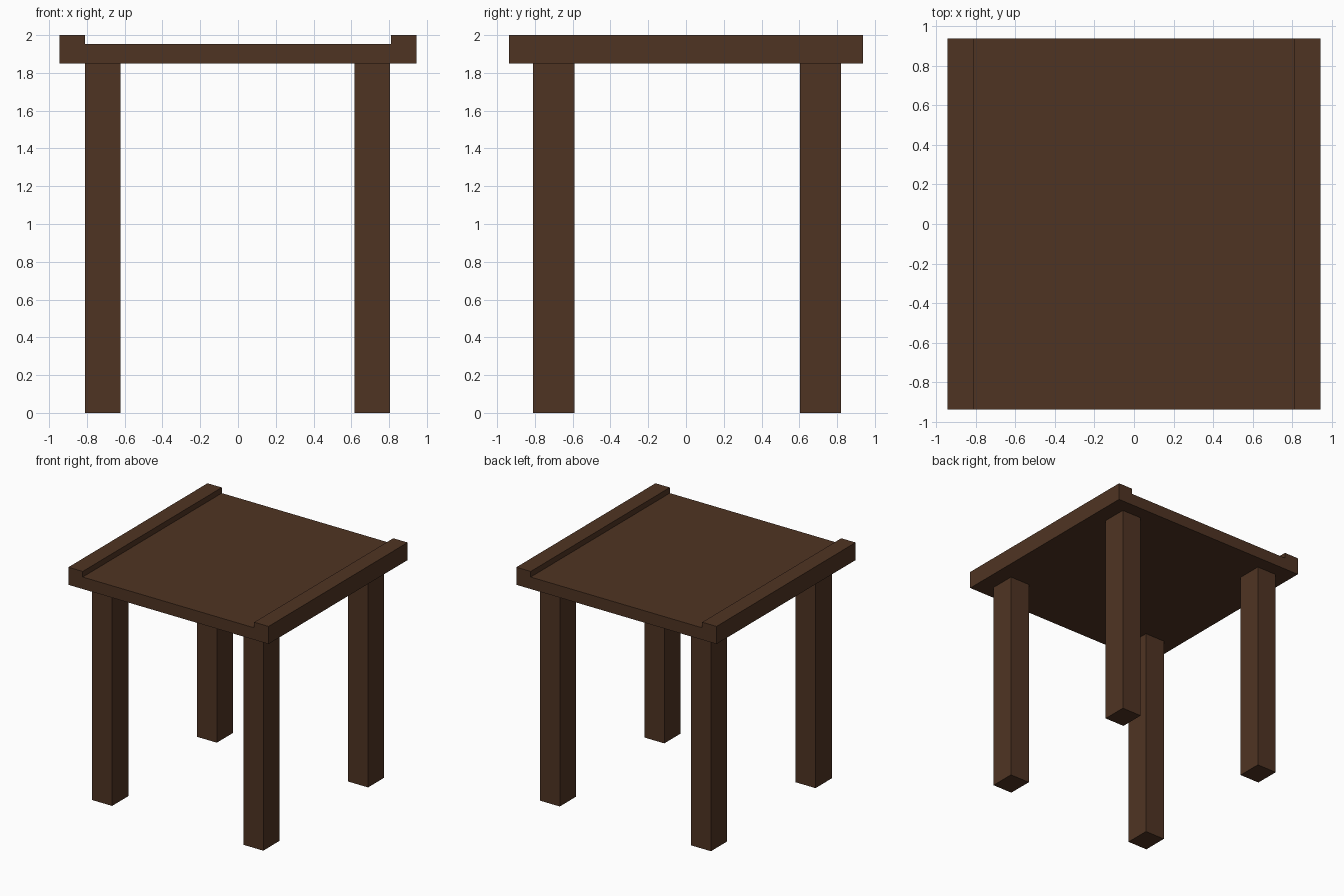
import bpy, bmesh

if "Cube" in bpy.data.objects:
    bpy.data.objects.remove(bpy.data.objects["Cube"])

wood = bpy.data.materials.new("dark brown wood")
wood.diffuse_color = (0.078, 0.034, 0.0165, 1)
wood.use_nodes = True
wood.node_tree.nodes["Principled BSDF"].inputs["Base Color"].default_value = wood.diffuse_color


def finish(name, bm):
    bmesh.ops.recalc_face_normals(bm, faces=bm.faces)
    mesh = bpy.data.meshes.new(name)
    bm.to_mesh(mesh)
    bm.free()
    mesh.materials.append(wood)
    obj = bpy.data.objects.new(name, mesh)
    bpy.context.collection.objects.link(obj)
    return obj


def prism(name, profile, y0, y1):
    """Extrude an x-z profile from y0 to y1."""
    bm = bmesh.new()
    face = bm.faces.new([bm.verts.new((x, y0, z)) for x, z in profile])
    ext = bmesh.ops.extrude_face_region(bm, geom=[face])["geom"]
    bmesh.ops.translate(bm, vec=(0, y1 - y0, 0),
                        verts=[v for v in ext if isinstance(v, bmesh.types.BMVert)])
    return finish(name, bm)


# Table top: shallow channel with a raised rail along each side
W, RAIL, D = 0.945, 0.81, 0.938
BOTTOM, DECK, TOP = 1.85, 1.952, 2.0
prism("table_top", [(-W, BOTTOM), (W, BOTTOM), (W, TOP), (RAIL, TOP),
                    (RAIL, DECK), (-RAIL, DECK), (-RAIL, TOP), (-W, TOP)], -D, D)

# Four square-cut legs, inset from the edges
for row, y0, y1 in (("front", -0.81, -0.59), ("back", 0.603, 0.82)):
    for side, x0, x1 in (("left", -0.81, -0.622), ("right", 0.618, 0.806)):
        prism(f"{row}_{side}_leg",
              [(x0, 0), (x1, 0), (x1, BOTTOM), (x0, BOTTOM)], y0, y1)
